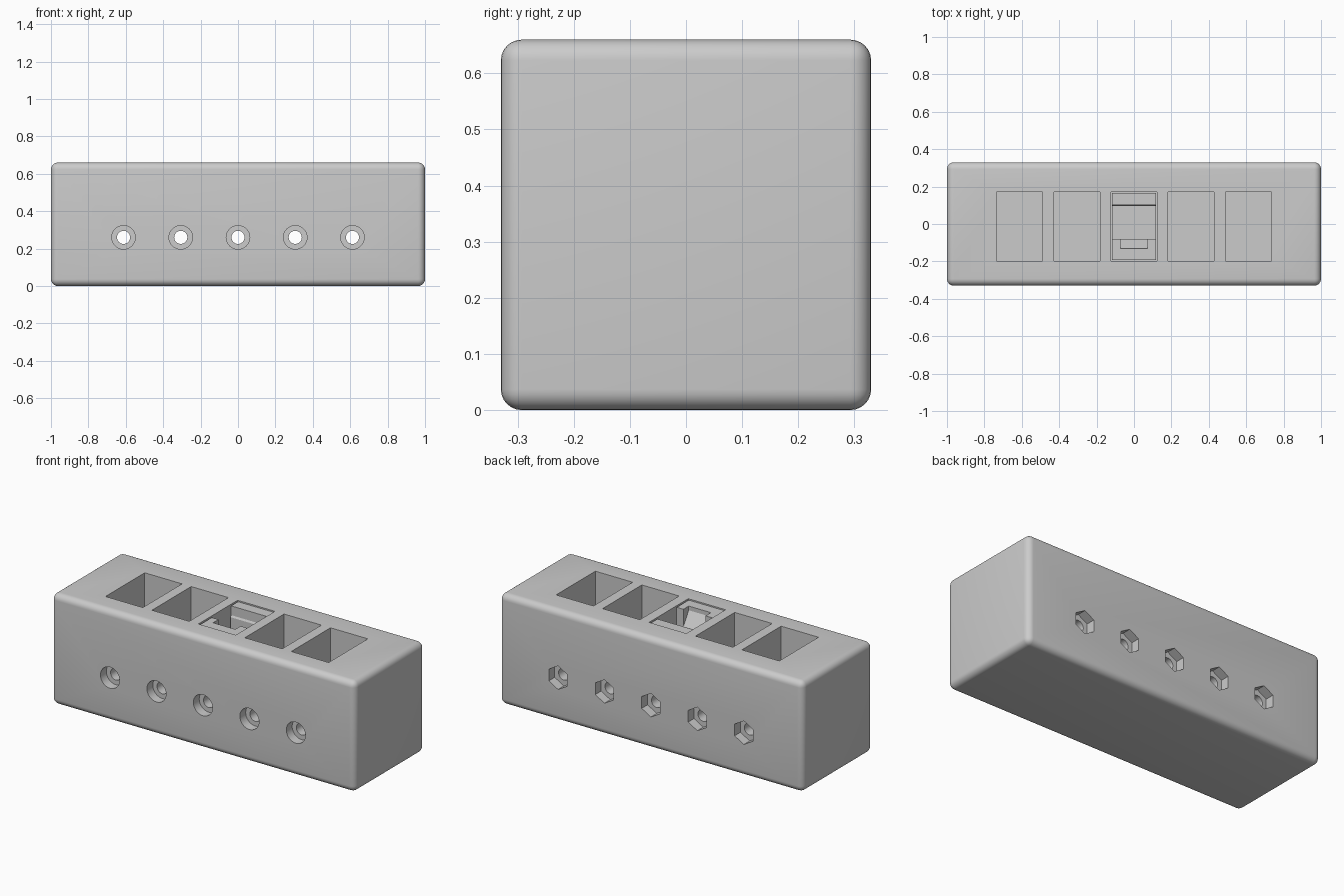
import bpy, bmesh, math
from mathutils import Matrix

if "Cube" in bpy.data.objects:
    bpy.data.objects.remove(bpy.data.objects["Cube"])

CENTRES = [i * 0.306 for i in range(-2, 3)]
W, D, H = 2.0, 0.66, 0.66
FLOOR, BOLT_Z = 0.13, 0.26


def make_object(name, bm):
    bmesh.ops.recalc_face_normals(bm, faces=bm.faces)
    mesh = bpy.data.meshes.new(name)
    bm.to_mesh(mesh)
    bm.free()
    ob = bpy.data.objects.new(name, mesh)
    bpy.context.collection.objects.link(ob)
    return ob


def add_box(bm, x0, x1, y0, y1, z0, z1):
    m = Matrix.Translation(((x0 + x1) / 2, (y0 + y1) / 2, (z0 + z1) / 2))
    m = m @ Matrix.Diagonal((x1 - x0, y1 - y0, z1 - z0, 1))
    bmesh.ops.create_cube(bm, size=1, matrix=m)


def add_rod(bm, x, y0, y1, radius, sides):
    # Rod along y; for six sides a corner points up
    m = Matrix.Translation((x, (y0 + y1) / 2, BOLT_Z)) @ Matrix.Rotation(math.pi / 2, 4, 'X')
    bmesh.ops.create_cone(bm, cap_ends=True, segments=sides, radius1=radius,
                          radius2=radius, depth=y1 - y0, matrix=m)


def extrude_profile(bm, pts, x0, x1):
    face = bm.faces.new([bm.verts.new((x0, y, z)) for y, z in pts])
    out = bmesh.ops.extrude_face_region(bm, geom=[face])
    verts = [g for g in out['geom'] if isinstance(g, bmesh.types.BMVert)]
    bmesh.ops.translate(bm, verts=verts, vec=(x1 - x0, 0, 0))


def cut(ob, bm):
    cutter = make_object("cutter", bm)
    cutter.hide_render = True
    mod = ob.modifiers.new("cut", 'BOOLEAN')
    mod.operation, mod.solver, mod.object = 'DIFFERENCE', 'EXACT', cutter
    bpy.context.view_layer.objects.active = ob
    bpy.ops.object.modifier_apply(modifier=mod.name)
    bpy.data.objects.remove(cutter)


def smooth(ob):
    bpy.ops.object.select_all(action='DESELECT')
    ob.select_set(True)
    bpy.context.view_layer.objects.active = ob
    bpy.ops.object.shade_smooth_by_angle(angle=math.radians(30))


# Rounded solid block
bm = bmesh.new()
add_box(bm, -W / 2, W / 2, -D / 2, D / 2, 0, H)
bmesh.ops.bevel(bm, geom=bm.edges[:], offset=0.037, segments=6, profile=0.5, affect='EDGES')
block = make_object("block", bm)

# Five pockets in the top
bm = bmesh.new()
for x in CENTRES:
    add_box(bm, x - 0.123, x + 0.123, -0.197, 0.172, FLOOR, H + 0.1)
cut(block, bm)

# Bolt holes, round head recesses at the front, hexagonal nut recesses at the back
for y0, y1, radius, sides in ((-0.5, 0.5, 0.035, 32),
                              (-0.5, -D / 2 + 0.055, 0.063, 32),
                              (D / 2 - 0.055, 0.5, 0.070, 6)):
    bm = bmesh.new()
    for x in CENTRES:
        add_rod(bm, x, y0, y1, radius, sides)
    cut(block, bm)
smooth(block)

# Latch insert in the middle pocket
bm = bmesh.new()
extrude_profile(bm, [(-0.192, FLOOR), (0.167, FLOOR), (0.167, 0.655), (0.102, 0.655),
                     (0.102, 0.60), (0.096, 0.59), (0.096, 0.42), (-0.08, 0.42),
                     (-0.08, 0.655), (-0.192, 0.655)], -0.117, 0.117)
insert = make_object("latch_insert", bm)

# Sloping notch in the front ledge
bm = bmesh.new()
extrude_profile(bm, [(-0.13, 0.70), (-0.13, 0.63), (-0.078, 0.55), (-0.04, 0.55),
                     (-0.04, 0.70)], -0.073, 0.073)
cut(insert, bm)

# Bolt hole through the insert
bm = bmesh.new()
add_rod(bm, 0, -0.5, 0.5, 0.035, 32)
cut(insert, bm)
smooth(insert)
